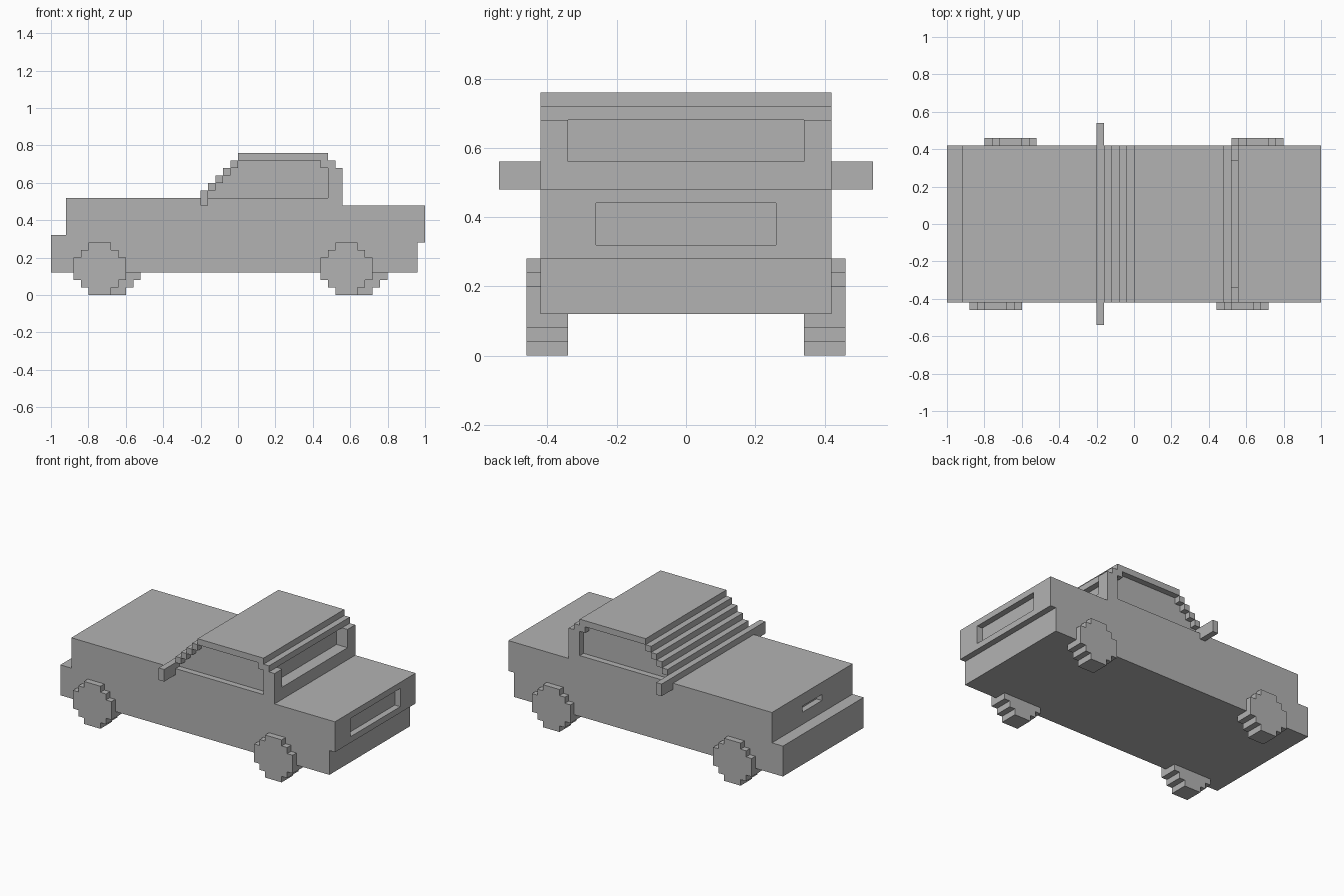
import bpy
import bmesh

cube = bpy.data.objects.get("Cube")
if cube:
    bpy.data.objects.remove(cube, do_unlink=True)

V = 0.04       # block size
HALF = 0.42    # half width of the body

grey = bpy.data.materials.new("plain_grey")
grey.use_nodes = True
grey.diffuse_color = (0.45, 0.45, 0.45, 1)
grey.node_tree.nodes["Principled BSDF"].inputs["Base Color"].default_value = grey.diffuse_color


def extrude(name, outline, y0, y1):
    """Extrude an (x, z) outline from y0 to y1."""
    bm = bmesh.new()
    face = bm.faces.new([bm.verts.new((x, y0, z)) for x, z in outline])
    grown = bmesh.ops.extrude_face_region(bm, geom=[face])
    verts = [g for g in grown["geom"] if isinstance(g, bmesh.types.BMVert)]
    bmesh.ops.translate(bm, verts=verts, vec=(0, y1 - y0, 0))
    bmesh.ops.recalc_face_normals(bm, faces=bm.faces)
    mesh = bpy.data.meshes.new(name)
    bm.to_mesh(mesh)
    bm.free()
    mesh.materials.append(grey)
    obj = bpy.data.objects.new(name, mesh)
    bpy.context.collection.objects.link(obj)
    return obj


def box(name, x0, x1, z0, z1, y0=-HALF, y1=HALF):
    return extrude(name, [(x0, z0), (x1, z0), (x1, z1), (x0, z1)], y0, y1)


def cut(obj, cutter):
    cutter.hide_render = True
    mod = obj.modifiers.new("recess", "BOOLEAN")
    mod.operation = "DIFFERENCE"
    mod.solver = "EXACT"
    mod.object = cutter
    bpy.context.view_layer.objects.active = obj
    bpy.ops.object.modifier_apply(modifier=mod.name)
    bpy.data.objects.remove(cutter, do_unlink=True)


# Lower body with bumper, hood and rear deck
body = extrude("body", [(-1, .12), (.96, .12), (.96, .28), (1, .28), (1, .48), (.56, .48),
                        (.56, .52), (-.92, .52), (-.92, .32), (-1, .32)], -HALF, HALF)
cut(body, box("tail_cutter", 1 - V, 1.1, .32, .44, -.26, .26))
cut(body, box("grille_cutter", -.96, -.92 + V, .40, .44, -.10, .10))

# Recessed cabin core, stepped below the windshield
core = [(-.16, .5), (.48, .5), (.48, .68), (.44, .68), (.44, .72), (0, .72)]
for i in range(4):
    core += [(-i * V, .68 - i * V), (-(i + 1) * V, .68 - i * V)]
extrude("cabin_windows", core, -HALF + V, HALF - V)

# Windshield steps
for i in range(1, 5):
    x, z = -.2 + i * V, .52 + i * V
    box(f"windshield_step_{i}", x, x + V, z, z + V)

# Mirror bar at the foot of the windshield
box("mirror_bar", -.2, -.16, .48, .56, -.54, .54)

# Roof, rear beam, sill and pillars around the rear window
box("roof", 0, .48, .72, .76)
box("rear_roof_beam", .44, .52, .68, .72)
box("rear_window_sill", .48, .56, .48, .56)
for side, y in (("right", -HALF), ("left", .34)):
    box(f"rear_pillar_{side}", .48, .56, .5, .68, y, y + 2 * V)

# Stepped wheels, staggered from side to side
for side, y, shift in (("right", -.46, -V), ("left", .34, V)):
    for end, x in (("front", -.70), ("rear", .62)):
        quarter = [(.06, .14), (.06, .10), (.10, .10), (.10, .06), (.14, .06)]
        ring = []
        for sx, sz in ((1, 1), (1, -1), (-1, -1), (-1, 1)):
            pts = [(sx * a, sz * b) for a, b in quarter]
            ring += pts if sx * sz > 0 else pts[::-1]
        extrude(f"{end}_{side}_wheel", [(x + shift + a, .14 + b) for a, b in ring], y, y + 3 * V)
